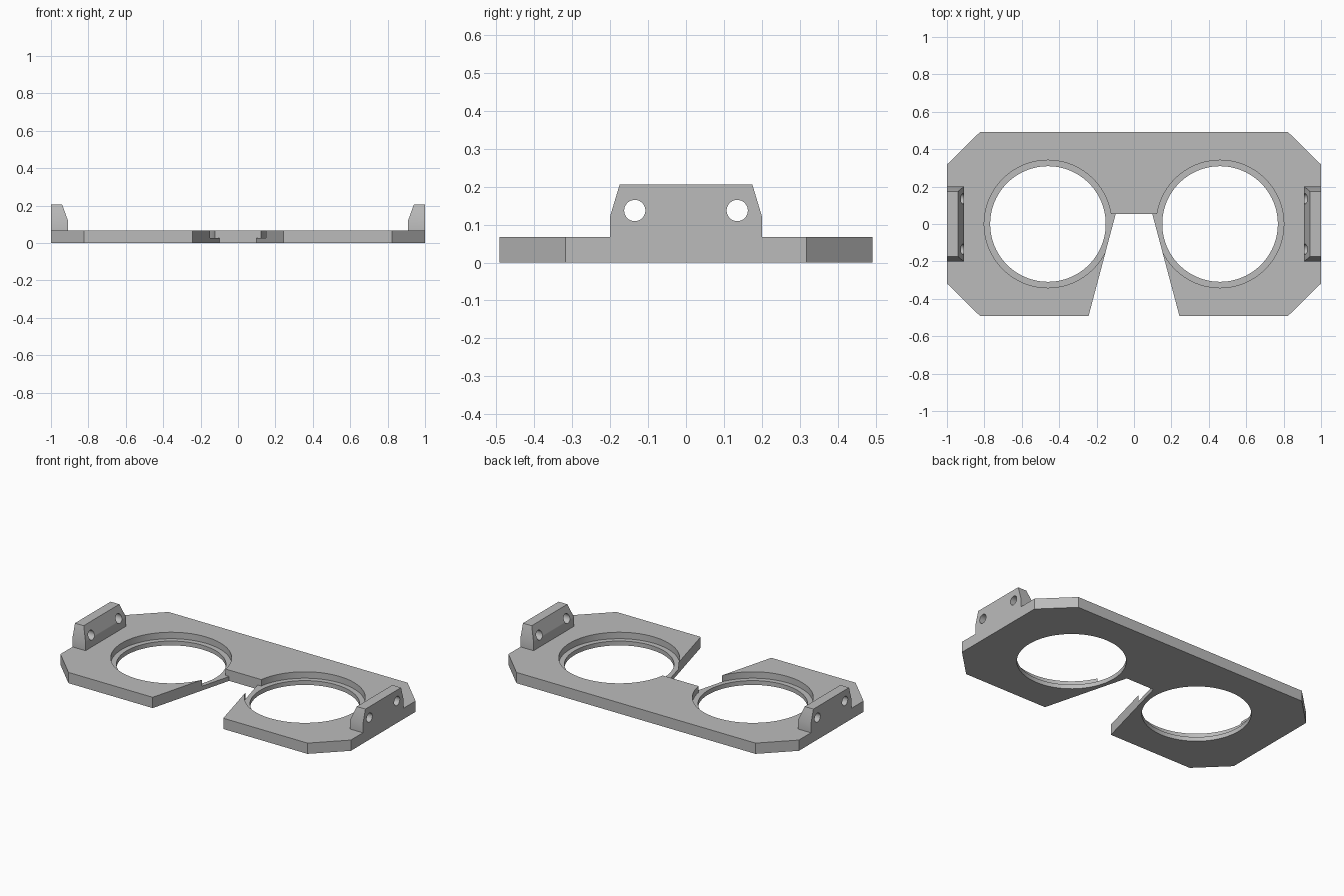
import bpy
import bmesh
from math import pi

if "Cube" in bpy.data.objects:
    bpy.data.objects.remove(bpy.data.objects["Cube"], do_unlink=True)

THICK, LEDGE = 0.067, 0.027
LENS_X = 0.46

grey = bpy.data.materials.new("light_grey")
grey.use_nodes = True
grey.diffuse_color = (0.5, 0.5, 0.5, 1)
grey.node_tree.nodes["Principled BSDF"].inputs["Base Color"].default_value = (0.5, 0.5, 0.5, 1)


def loft(name, rings):
    """Solid through matching rings of 3D points, capped at both ends."""
    bm = bmesh.new()
    rows = [[bm.verts.new(p) for p in ring] for ring in rings]
    for a, b in zip(rows, rows[1:]):
        for i in range(len(a)):
            j = (i + 1) % len(a)
            bm.faces.new((a[i], a[j], b[j], b[i]))
    bm.faces.new(rows[0])
    bm.faces.new(rows[-1])
    bmesh.ops.recalc_face_normals(bm, faces=bm.faces)
    mesh = bpy.data.meshes.new(name)
    bm.to_mesh(mesh)
    bm.free()
    mesh.materials.append(grey)
    ob = bpy.data.objects.new(name, mesh)
    bpy.context.collection.objects.link(ob)
    return ob


def prism(name, outline, z0, z1):
    return loft(name, [[(x, y, z) for x, y in outline] for z in (z0, z1)])


def cylinder(name, radius, depth, location, rotation=(0, 0, 0), sides=96):
    bpy.ops.mesh.primitive_cylinder_add(vertices=sides, radius=radius, depth=depth,
                                        location=location, rotation=rotation)
    ob = bpy.context.object
    ob.name = name
    ob.data.materials.append(grey)
    return ob


def combine(target, tool, operation):
    mod = target.modifiers.new(operation, 'BOOLEAN')
    mod.operation, mod.solver, mod.object = operation, 'EXACT', tool
    bpy.context.view_layer.objects.active = target
    bpy.ops.object.modifier_apply(modifier=mod.name)
    bpy.data.objects.remove(tool, do_unlink=True)


def rect(x0, x1, y, z):
    return [(x0, -y, z), (x1, -y, z), (x1, y, z), (x0, y, z)]


# Chamfered plate with the nose notch in its front edge
half = [(0.098, 0.053), (0.243, -0.492), (0.823, -0.492),
        (1, -0.318), (1, 0.318), (0.823, 0.492)]
plate = prism("lens_plate", half + [(-x, y) for x, y in reversed(half)], 0, THICK)

# Side brackets with tapered tops
for side in (-1, 1):
    bracket = loft("side_bracket", [rect(side * 0.91, side, 0.2, 0.03),
                                    rect(side * 0.91, side, 0.2, 0.122),
                                    rect(side * 0.94, side, 0.175, 0.205)])
    combine(plate, bracket, 'UNION')

# Lens openings with a recessed ledge, and strap holes in the brackets
for side in (-1, 1):
    x = side * LENS_X
    combine(plate, cylinder("lens_recess", 0.341, 0.1, (x, 0, LEDGE + 0.05)), 'DIFFERENCE')
    combine(plate, cylinder("lens_hole", 0.309, 0.3, (x, 0, 0)), 'DIFFERENCE')
    for y in (-0.135, 0.135):
        hole = cylinder("strap_hole", 0.028, 0.3, (side * 0.95, y, 0.137), (0, pi / 2, 0), 32)
        combine(plate, hole, 'DIFFERENCE')

# Lowered ledge beside the nose notch
step = [(-0.124, -0.09), (0.124, -0.09), (0.124, 0.053), (-0.124, 0.053)]
combine(plate, prism("nose_step", step, LEDGE, 0.15), 'DIFFERENCE')

bpy.ops.object.select_all(action='DESELECT')
plate.select_set(True)
bpy.context.view_layer.objects.active = plate
bpy.ops.object.shade_smooth_by_angle(angle=0.35)
